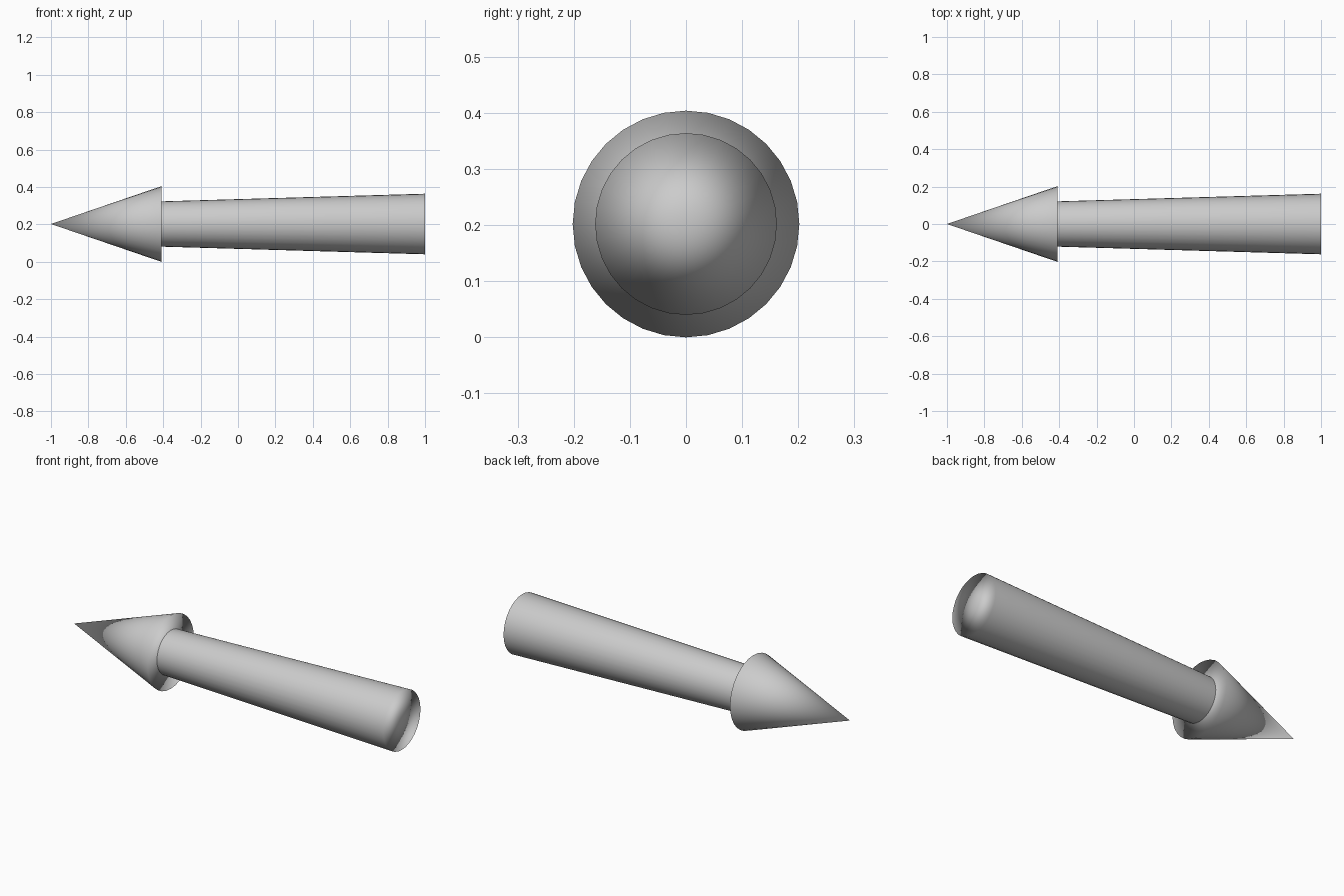
import bpy
import math

if "Cube" in bpy.data.objects:
    bpy.data.objects.remove(bpy.data.objects["Cube"])

AXIS_Z = 0.202


def tapered(name, x0, r0, x1, r1, sides=32):
    """Closed, smooth-shaded cone section lying along x."""
    bpy.ops.mesh.primitive_cone_add(
        vertices=sides, radius1=r0, radius2=r1, depth=x1 - x0,
        end_fill_type='TRIFAN', location=((x0 + x1) / 2, 0, AXIS_Z),
        rotation=(0, math.pi / 2, 0))
    obj = bpy.context.object
    obj.name = name
    bpy.ops.object.shade_smooth()
    # Long sides dominate the rim normals, caps blend softly
    mod = obj.modifiers.new("area_normals", 'WEIGHTED_NORMAL')
    mod.mode = 'FACE_AREA'
    return obj


# Pointed head, tip towards -x
tapered("arrow_head", -1.0, 0.0, -0.41, 0.202)

# Shaft, widening towards +x
tapered("arrow_shaft", -0.41, 0.121, 1.0, 0.162)
